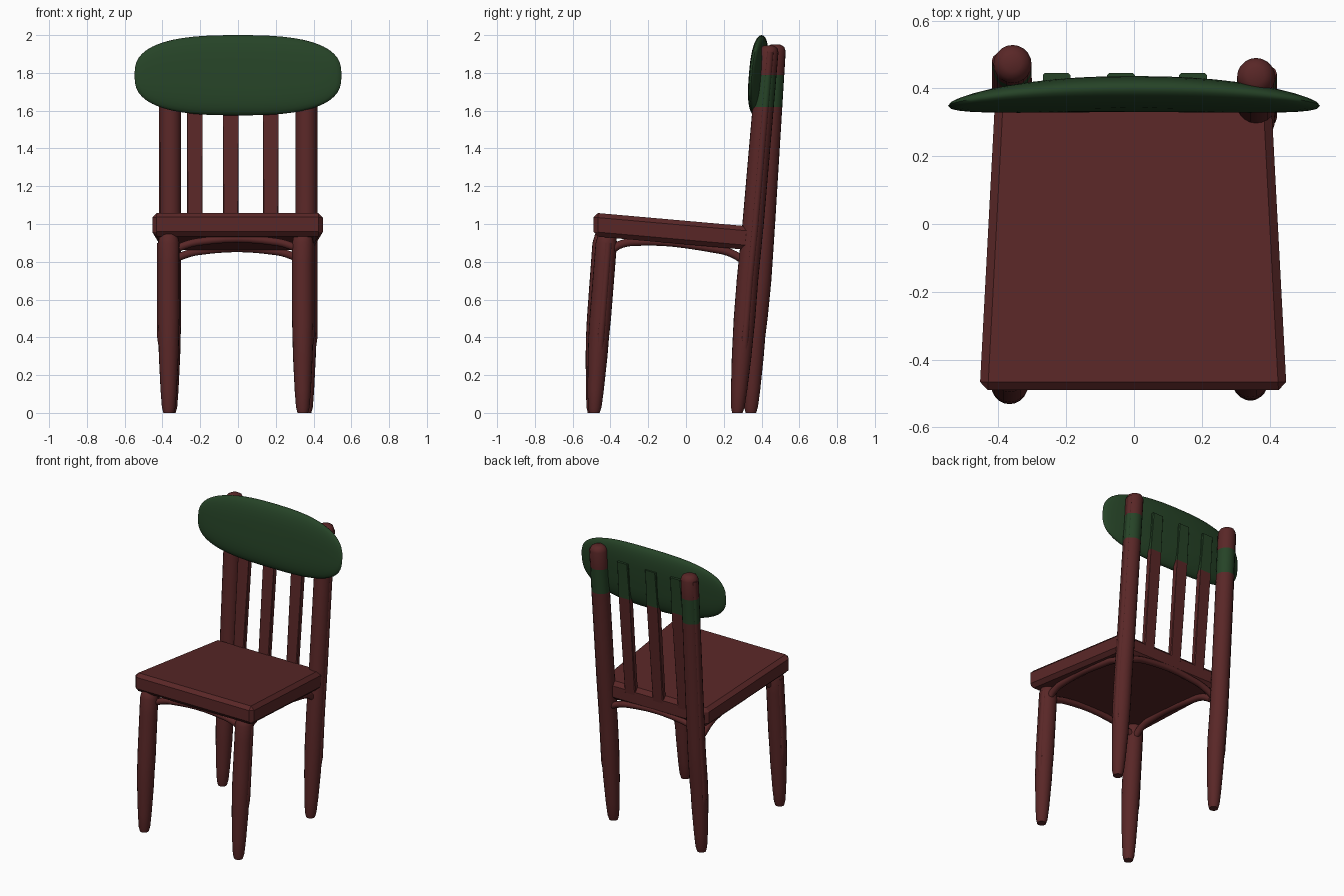
import bpy, bmesh, math

if "Cube" in bpy.data.objects:
    bpy.data.objects.remove(bpy.data.objects["Cube"])


def material(name, rgb):
    m = bpy.data.materials.new(name)
    m.diffuse_color = (*rgb, 1)
    m.use_nodes = True
    m.node_tree.nodes["Principled BSDF"].inputs["Base Color"].default_value = m.diffuse_color
    return m


RED = material("dark red wood", (0.1, 0.02, 0.02))
GREEN = material("dark green paint", (0.019, 0.056, 0.02))


def finish(name, bm, mats, smooth=None, rule=None):
    bmesh.ops.recalc_face_normals(bm, faces=bm.faces)
    if rule:
        for f in bm.faces:
            f.material_index = int(rule(f.calc_center_median()))
    me = bpy.data.meshes.new(name)
    bm.to_mesh(me)
    bm.free()
    ob = bpy.data.objects.new(name, me)
    bpy.context.collection.objects.link(ob)
    for m in mats:
        me.materials.append(m)
    if smooth:
        bpy.ops.object.select_all(action='DESELECT')
        ob.select_set(True)
        bpy.context.view_layer.objects.active = ob
        bpy.ops.object.shade_smooth_by_angle(angle=math.radians(smooth))
    return ob


def loft(bm, rings):
    """Skin a stack of closed rings and cap both ends."""
    rows = [[bm.verts.new(p) for p in r] for r in rings]
    n = len(rows[0])
    for a, b in zip(rows, rows[1:]):
        for i in range(n):
            bm.faces.new((a[i], a[(i + 1) % n], b[(i + 1) % n], b[i]))
    bm.faces.new(rows[0][::-1])
    bm.faces.new(rows[-1])


def circle(x, y, z, r, n=20):
    return [(x + r * math.cos(2 * math.pi * i / n),
             y + r * math.sin(2 * math.pi * i / n), z) for i in range(n)]


def interp(table, z):
    for (z0, v0), (z1, v1) in zip(table, table[1:]):
        if z <= z1:
            return v0 + (v1 - v0) * (z - z0) / (z1 - z0)
    return table[-1][1]


def rod(name, pts, r):
    cu = bpy.data.curves.new(name, 'CURVE')
    cu.dimensions = '3D'
    cu.bevel_depth = r
    cu.bevel_resolution = 3
    cu.use_fill_caps = True
    sp = cu.splines.new('BEZIER')
    sp.bezier_points.add(len(pts) - 1)
    for bp, p in zip(sp.bezier_points, pts):
        bp.co = p
        bp.handle_left_type = bp.handle_right_type = 'AUTO'
    sp.resolution_u = 6
    cu.materials.append(RED)
    ob = bpy.data.objects.new(name, cu)
    bpy.context.collection.objects.link(ob)
    bpy.ops.object.select_all(action='DESELECT')
    ob.select_set(True)
    bpy.context.view_layer.objects.active = ob
    bpy.ops.object.convert(target='MESH')


# seat: tapered, sloping slab with chamfered edges
bm = bmesh.new()
loft(bm, [[(-0.455, -0.49, z), (0.45, -0.49, z),
           (0.405, 0.36, z - 0.075), (-0.41, 0.36, z - 0.075)] for z in (0.935, 1.06)])
bmesh.ops.bevel(bm, geom=bm.edges[:], offset=0.024, segments=1, affect='EDGES')
finish("seat", bm, [RED])

# legs: tapered turned posts, each with a thin ridge on the outer side
TAPER = [(0, 0.028), (0.03, 0.036), (0.12, 0.043), (0.3, 0.052), (0.5, 0.057), (2, 0.056)]


def leg(name, x, path, top):
    s = 1 if x > 0 else -1
    zs = [0, 0.03, 0.12, 0.2, 0.3, 0.4, 0.5, 0.6, 0.7, 0.8, 0.9]
    if top > 1:
        zs += [1.0, 1.3, 1.62, 1.79, top - 0.035]
    rings = [circle(x, interp(path, z), z, interp(TAPER, z)) for z in zs]
    ye = interp(path, top)
    rings += [circle(x, ye, top - 0.012, 0.046), circle(x, ye, top, 0.025)]
    bm = bmesh.new()
    loft(bm, rings)
    ridge = [z for z in zs if z >= 0.3]
    loft(bm, [circle(x + s * (0.04 if z > 0.3 else 0.025), interp(path, z) + 0.01, z, 0.021, 10)
              for z in ridge])
    finish(name, bm, [RED, GREEN], 50, lambda c: 1.62 < c.z < 1.79)


leg("front_leg_left", -0.367, [(0, -0.492), (0.4, -0.475), (0.95, -0.435)], 0.96)
leg("front_leg_right", 0.343, [(0, -0.485), (0.4, -0.462), (0.95, -0.418)], 0.96)
leg("back_post_left", -0.358,
    [(0, 0.343), (0.4, 0.365), (0.7, 0.395), (1.0, 0.415), (1.95, 0.474)], 1.95)
leg("back_post_right", 0.36,
    [(0, 0.272), (0.4, 0.302), (0.7, 0.325), (1.0, 0.355), (1.95, 0.437)], 1.945)

# back slats, painted green behind the headrest
for i, x in enumerate((-0.228, -0.038, 0.174)):
    bm = bmesh.new()
    loft(bm, [[(x + a * 0.041, interp([(0.93, 0.342), (1.87, 0.428)], z) + b * 0.017, z)
               for a, b in ((-1, -1), (1, -1), (1, 1), (-1, 1))]
              for z in (0.93, 1.62, 1.87)])
    bmesh.ops.bevel(bm, geom=[e for e in bm.edges
                              if abs(e.verts[0].co.z - e.verts[1].co.z) > 0.1],
                    offset=0.006, segments=1, affect='EDGES')
    finish(f"back_slat_{i + 1}", bm, [RED, GREEN], None, lambda c: c.z > 1.62)

# headrest: padded, bowed oval board
bm = bmesh.new()


def spow(v, e):
    return math.copysign(abs(v) ** e, v)


rings = []
for j in range(1, 16):
    p = -math.pi / 2 + math.pi * j / 16
    k = abs(math.cos(p)) ** 0.6
    ring = []
    for i in range(56):
        t = 2 * math.pi * i / 56
        x = 0.548 * k * spow(math.cos(t), 2 / 2.7)
        h = 0.2125 * k * spow(math.sin(t), 2 / 2.7)
        thin = 1 - 0.25 * abs(x / 0.55) ** 2
        y = 0.383 + 0.047 * math.sin(p) * thin + 0.08 * h - 0.035 * abs(x / 0.55) ** 2.2
        ring.append((x, y, 1.7875 + h))
    rings.append(ring)
loft(bm, rings)
finish("headrest", bm, [GREEN], 60)

# stretcher rods under the seat with drooping ends
for s, side in ((-1, "left"), (1, "right")):
    x = s * 0.355
    rod(f"side_rod_{side}", [(x, -0.41, 0.85), (x, -0.35, 0.89), (x, -0.27, 0.905),
                             (x, 0.15, 0.868), (x, 0.24, 0.845), (x, 0.33, 0.79)], 0.022)
for name, y, z in (("front_rod", -0.425, 0.905), ("back_rod", 0.345, 0.855)):
    rod(name, [(-0.35, y, z - 0.05), (-0.3, y, z - 0.025), (-0.21, y, z),
               (0.2, y, z), (0.29, y, z - 0.025), (0.34, y, z - 0.05)], 0.021)
